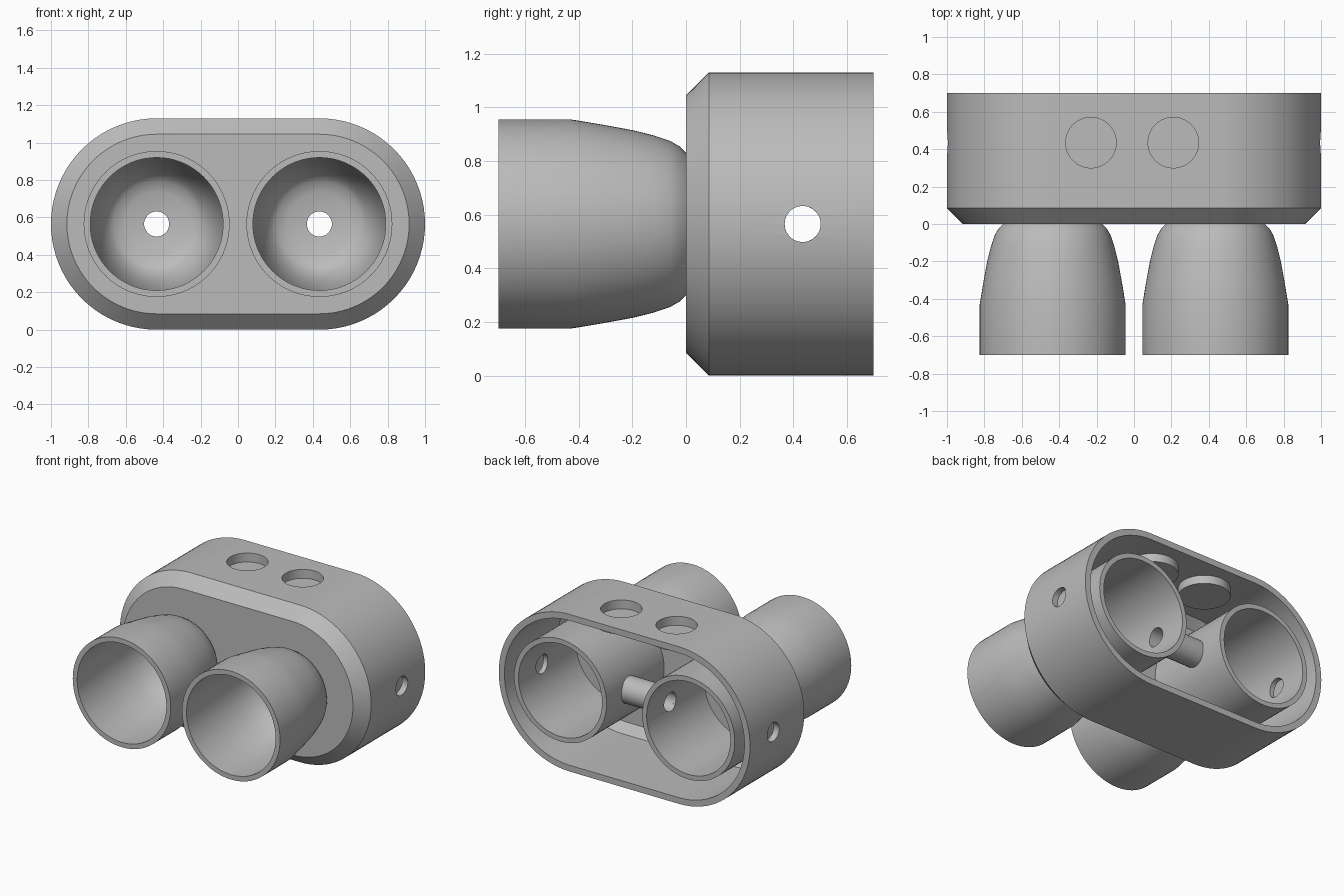
import bpy
import bmesh
from math import pi, cos, sin
from mathutils import Matrix, Vector

cube = bpy.data.objects.get("Cube")
if cube:
    bpy.data.objects.remove(cube, do_unlink=True)

grey = bpy.data.materials.new("plain grey")
grey.use_nodes = True
COLOUR = (0.5, 0.5, 0.5, 1)
grey.diffuse_color = COLOUR
grey.node_tree.nodes["Principled BSDF"].inputs["Base Color"].default_value = COLOUR

MID_Z = 0.565      # height of the main axis
ARC_X = 0.435      # centres of the body's round ends and the front cups
RING_X = 0.51      # centres of the rear rings
HOLE_Y = 0.435     # depth of the side bore and the top pockets
BORE = 0.067
WALL = 0.045
AXES = {"x": Matrix.Rotation(pi / 2, 4, "Y"),
        "y": Matrix.Rotation(-pi / 2, 4, "X"),
        "z": Matrix.Identity(4)}


def make_object(name, bm):
    bmesh.ops.remove_doubles(bm, verts=bm.verts, dist=1e-5)
    bmesh.ops.recalc_face_normals(bm, faces=bm.faces)
    mesh = bpy.data.meshes.new(name)
    bm.to_mesh(mesh)
    bm.free()
    mesh.materials.append(grey)
    obj = bpy.data.objects.new(name, mesh)
    bpy.context.collection.objects.link(obj)
    return obj


def bridge(bm, a, b):
    for i in range(len(a)):
        j = (i + 1) % len(a)
        bm.faces.new((a[i], a[j], b[j], b[i]))


def lathe(name, profile, axis, centre, steps=72):
    """Turn a closed (radius, distance) outline around an axis."""
    bm = bmesh.new()
    place = Matrix.Translation(centre) @ AXES[axis]
    rings = []
    for r, h in profile:
        rings.append([bm.verts.new(place @ Vector((r * cos(t), r * sin(t), h)))
                      for t in (2 * pi * k / steps for k in range(steps))])
    for k in range(len(rings)):
        bridge(bm, rings[k], rings[(k + 1) % len(rings)])
    return make_object(name, bm)


def drill(obj, radius, axis, centre, length):
    """Cut a round hole through an object."""
    half = length / 2
    cutter = lathe("cutter", [(0, -half), (radius, -half), (radius, half), (0, half)],
                   axis, centre)
    cutter.hide_render = True
    mod = obj.modifiers.new("hole", "BOOLEAN")
    mod.operation = "DIFFERENCE"
    mod.solver = "EXACT"
    mod.object = cutter
    bpy.context.view_layer.objects.active = obj
    bpy.ops.object.modifier_apply(modifier=mod.name)
    bpy.data.objects.remove(cutter, do_unlink=True)


def stadium(bm, y, inset, steps=40):
    r = MID_Z - inset
    verts = []
    for side in (1, -1):
        for k in range(steps + 1):
            t = -pi / 2 + pi * k / steps
            verts.append(bm.verts.new((side * (ARC_X + r * cos(t)), y,
                                       MID_Z + side * r * sin(t))))
    return verts


# Hollow body: chamfered front, open back
bm = bmesh.new()
sections = [(0, 0.085), (0.085, 0), (0.7, 0), (0.7, WALL), (0.104, WALL), (WALL, 0.104)]
loops = [stadium(bm, y, inset) for y, inset in sections]
for a, b in zip(loops, loops[1:]):
    bridge(bm, a, b)
bm.faces.new(loops[0])
bm.faces.new(loops[-1])
body = make_object("body_shell", bm)
parts = [body]

drill(body, BORE, "x", (0, HOLE_Y, MID_Z), 3)
for side in (-1, 1):
    drill(body, BORE, "y", (side * ARC_X, 0, MID_Z), 0.3)

# Round pockets in the top, each with a boss below the ceiling
for name, x in (("right", -0.23), ("left", 0.21)):
    drill(body, 0.135, "z", (x, HOLE_Y, 1.13), 0.3)
    parts.append(lathe(name + "_pocket_boss",
                       [(0, 1.025), (0.17, 1.025), (0.17, 1.087), (0.135, 1.087),
                        (0.135, 1.066), (0, 1.066)], "z", (x, HOLE_Y, 0)))

# Front cups with a tapered foot and a bowl-shaped floor
cup = [(0.39, -0.7), (0.39, -0.43), (0.372, -0.32), (0.35, -0.2), (0.33, -0.12),
       (0.31, -0.06), (0.29, -0.025), (0.265, 0), (0.265, 0.01), (BORE, 0.01),
       (BORE, 0), (0.17, -0.01), (0.23, -0.03), (0.26, -0.06), (0.29, -0.11),
       (0.32, -0.2), (0.355, -0.43), (0.355, -0.7)]
ring = [(0.368, 0.03), (0.368, 0.7), (0.333, 0.7), (0.333, 0.03)]
for name, side in (("right", -1), ("left", 1)):
    parts.append(lathe(name + "_front_cup", cup, "y", (side * ARC_X, 0, MID_Z)))
    rear = lathe(name + "_rear_ring", ring, "y", (side * RING_X, 0, MID_Z))
    drill(rear, BORE, "x", (side * RING_X, HOLE_Y, MID_Z), 1)
    parts.append(rear)

# Hollow tube joining the rear rings
parts.append(lathe("joining_tube",
                   [(0.095, -0.165), (0.095, 0.165), (BORE, 0.165), (BORE, -0.165)],
                   "x", (0, HOLE_Y, MID_Z), 48))

# Smooth shading with crisp edges
bpy.ops.object.select_all(action="DESELECT")
for part in parts:
    part.select_set(True)
bpy.context.view_layer.objects.active = body
bpy.ops.object.shade_smooth_by_angle(angle=0.7)
